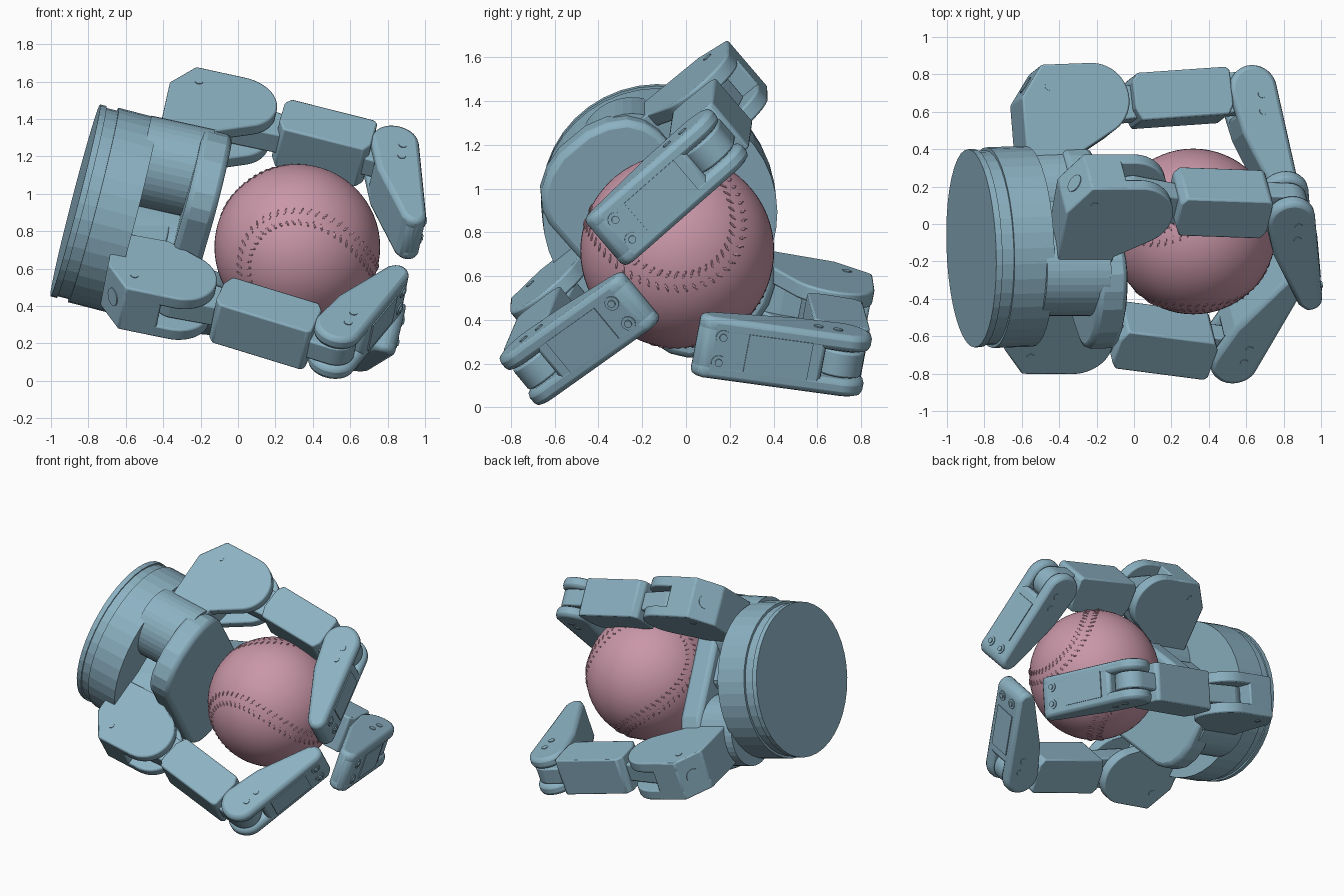
import bpy, bmesh, math
from mathutils import Vector as V, Matrix

if "Cube" in bpy.data.objects:
    bpy.data.objects.remove(bpy.data.objects["Cube"])
made = []


def material(name, rgb):
    m = bpy.data.materials.new(name)
    m.use_nodes = True
    m.diffuse_color = (*rgb, 1)
    m.node_tree.nodes["Principled BSDF"].inputs["Base Color"].default_value = (*rgb, 1)
    return m


BLUE = material("steel blue", (0.26, 0.44, 0.54))
PINK = material("dusty pink", (0.59, 0.31, 0.39))


def finish(name, bm, mat, bevel=0.0):
    bmesh.ops.recalc_face_normals(bm, faces=bm.faces)
    me = bpy.data.meshes.new(name)
    bm.to_mesh(me)
    bm.free()
    ob = bpy.data.objects.new(name, me)
    bpy.context.collection.objects.link(ob)
    me.materials.append(mat)
    if bevel:
        b = ob.modifiers.new("Bevel", "BEVEL")
        b.width, b.segments, b.limit_method = bevel, 2, "ANGLE"
        b.angle_limit = math.radians(30)
    made.append(ob)


def prism(name, pts, origin, ex, ey, ez, lo, hi, bevel=0.02):
    """Extrude a 2D profile (ex, ey) from lo to hi along ez."""
    bm = bmesh.new()
    vs = [bm.verts.new(origin + ex * p + ey * q + ez * lo) for p, q in pts]
    f = bm.faces.new(vs)
    top = bmesh.ops.extrude_face_region(bm, geom=[f])["geom"]
    bmesh.ops.translate(bm, vec=ez * (hi - lo),
                        verts=[g for g in top if isinstance(g, bmesh.types.BMVert)])
    finish(name, bm, BLUE, bevel)


def arc(r, a0, a1, n=24, cx=0.0):
    angles = [math.radians(a0 + (a1 - a0) * i / n) for i in range(n + 1)]
    return [(cx + r * math.cos(t), r * math.sin(t)) for t in angles]


def disc(name, origin, axis, r, lo, hi, n=40, bevel=0.0):
    ex = axis.orthogonal().normalized()
    prism(name, arc(r, 0, 360 - 360 / n, n - 1), origin, ex, axis.cross(ex), axis, lo, hi, bevel)


# Hand axis and palm directions
AX = V((0.967, 0.035, -0.25)).normalized()
O = V((-0.87, -0.13, 0.965))
W = (V((0, 0, 1)) - AX * AX.z).normalized()
Y = W.cross(AX)
ang = math.radians(41)
S = Y * math.cos(ang) + W * math.sin(ang)
T = AX.cross(S)

# Base drum with a shallow groove behind its main ring
disc("base_back", O, AX, 0.53, 0, 0.035)
disc("base_groove", O, AX, 0.52, 0.03, 0.11)
disc("base_drum", O, AX, 0.537, 0.1, 0.32)

# Narrow palm core and rounded palm plate
quarter = [(0.33, 0.0), (0.33, 0.38), (0.31, 0.45), (0.26, 0.52), (0.18, 0.57), (0.08, 0.6)]
half = quarter + [(-s, t) for s, t in reversed(quarter)]
outline = half + [(-s, -t) for s, t in half[1:-1]]
PALM = O - S * 0.03
prism("palm_core", [(s * 0.8, t * 0.24) for s, t in outline], PALM, S, T, AX, 0.3, 0.7, 0)
prism("palm_plate", outline, PALM, S, T, AX, 0.56, 0.725, 0.03)

HALF = 0.145


def fork(name, full, solid, origin, ex, ey, n, wall, bevel):
    """Two cheek plates joined by a solid block behind the slot."""
    prism(name + "_left", full, origin, ex, ey, n, HALF - wall, HALF, bevel)
    prism(name + "_right", full, origin, ex, ey, n, -HALF, wall - HALF, bevel)
    prism(name + "_block", solid, origin, ex, ey, n, -HALF, HALF, bevel)


def finger(label, j1, j2, tip, pivot):
    j1, j2, tip = V(j1), V(j2), V(tip)
    f = (j2 - j1).normalized()
    L = (j2 - j1).length
    d = (tip - j2).normalized()
    D = (tip - j2).length
    n = d.cross(f).normalized()
    up = -(d - f * d.dot(f)).normalized()
    out = (f - d * f.dot(d)).normalized()
    a = (AX - n * AX.dot(n)).normalized()
    r = (up - a * up.dot(a)).normalized()

    # Knuckle: chamfered back, rounded front
    inner = -0.36 if pivot else -0.26
    back = [(-0.27, 0.2), (-0.39, 0.03), (-0.39, inner), (-0.1, inner)]
    fork(label + "_knuckle", back + [(-0.1, max(inner, -0.29))] + arc(0.2, -62, 90),
         back + [(-0.07, -0.2), (-0.07, 0.2)], j1, a, r, n, 0.075, 0.01)
    # Leg towards the palm, ending in a swivel on the spreading fingers
    reach = -0.45 if pivot else -0.72
    prism(label + "_leg", [(-0.39, -0.2), (-0.39, reach), (-0.11, reach), (-0.11, -0.2)],
          j1, a, r, n, 0.01 - HALF, HALF - 0.01, 0.01)
    if pivot:
        disc(label + "_pivot", j1 + r * -0.49, a, 0.245, -0.45, -0.1)
    # Round port on the chamfered back
    disc(label + "_back_port", j1 + a * -0.33 + r * 0.115, (r * 0.12 - a * 0.17).normalized(),
         0.05, -0.02, 0.005, 20)

    # Inner link: neck, block and tongue
    prism(label + "_neck", arc(0.12, 90, 270) + [(0.32, -0.1), (0.32, 0.06)],
          j1, f, up, n, -0.065, 0.065, 0.01)
    prism(label + "_inner_link",
          [(0.23, -0.06), (0.26, -0.13), (L - 0.15, -0.13), (L - 0.12, -0.08), (L - 0.12, 0.11),
           (L - 0.14, 0.13), (0.26, 0.13), (0.23, 0.09)], j1, f, up, n, -0.135, 0.135, 0.01)
    prism(label + "_tongue", arc(0.11, 90, -90, 24, L) + [(L - 0.2, -0.11), (L - 0.2, 0.11)],
          j1, f, up, n, -0.06, 0.06, 0.01)

    # Fingertip: tapered, with a slotted round joint
    body = [(D - 0.04, 0.09), (D, 0.055), (D, -0.005), (D - 0.05, -0.04), (0.22, -0.125)]
    fork(label + "_fingertip", arc(0.13, 270, 90) + body,
         [(0.1, 0.122)] + body + [(0.1, -0.125)], j2, d, out, n, 0.08, 0.025)

    # Cover panel and screws on the outer face
    slope = (d * (D - 0.04) - out * 0.04).normalized()
    face = (out - slope * out.dot(slope)).normalized()
    start = j2 + out * 0.13
    prism(label + "_panel", [(0.17, -0.09), (0.47, -0.09), (0.47, 0.09), (0.17, 0.09)],
          start, slope, n, face, -0.01, 0.006, 0)
    for side in (-1, 1):
        spot = start + slope * (D - 0.1) + n * 0.06 * side
        disc(label + "_tip_screw", spot, face, 0.034, -0.01, 0.006, 16)
        disc(label + "_tip_screw_head", spot, face, 0.018, 0, 0.014, 12)
        for k in (0.04, 0.13):
            disc(label + "_side_screw", j2 + d * k + out * (0.04 - k * 0.2), n * side,
                 0.022, HALF - 0.01, HALF + 0.005, 14)
        disc(label + "_knuckle_screw", j1 + a * -0.24 + r * 0.08, n * side,
             0.022, HALF - 0.01, HALF + 0.004, 14)


finger("upper_finger", (-0.01, 0.13, 1.39), (0.82, 0.10, 1.18), (0.905, -0.38, 0.75), True)
finger("front_finger", (-0.33, -0.56, 0.455), (0.52, -0.67, 0.195), (0.84, -0.20, 0.52), False)
finger("rear_finger", (-0.25, 0.64, 0.44), (0.61, 0.70, 0.22), (0.80, 0.04, 0.30), True)

# Ball
C, R = V((0.317, -0.04, 0.715)), 0.443
bm = bmesh.new()
bmesh.ops.create_uvsphere(bm, u_segments=64, v_segments=32, radius=R, matrix=Matrix.Translation(C))
finish("ball", bm, PINK)

# Raised stitches in two rows along the seam
d1, d2 = V((0.2, -0.82, -0.54)).normalized(), V((0.78, -0.2, 0.6)).normalized()
bx, by, bz = (d1 - d2).normalized(), (d1 + d2).normalized(), d1.cross(d2).normalized()


def seam(t):
    p = bx * (0.75 * math.cos(t) + 0.25 * math.cos(3 * t))
    p += by * (0.75 * math.sin(t) - 0.25 * math.sin(3 * t))
    return (p + bz * 0.866 * math.sin(2 * t)).normalized()


bm = bmesh.new()
COUNT = 108
for i in range(COUNT):
    t = math.tau * i / COUNT
    p = seam(t)
    along = (seam(t + 0.01) - seam(t - 0.01)).normalized()
    side = p.cross(along)
    for s in (-1, 1):
        q = (p + side * 0.075 * s).normalized()
        ex = (side * s + along * 0.5).normalized()
        rot = Matrix((ex, q.cross(ex), q)).transposed().to_4x4()
        m = Matrix.Translation(C + q * R) @ rot @ Matrix.Diagonal((0.024, 0.007, 0.006, 1))
        bmesh.ops.create_icosphere(bm, subdivisions=1, radius=1, matrix=m)
finish("ball_stitches", bm, PINK)

# Smooth the fine curves, keep the drum facets and edges crisp
bpy.ops.object.select_all(action="DESELECT")
for ob in made:
    ob.select_set(True)
bpy.context.view_layer.objects.active = made[0]
bpy.ops.object.shade_smooth_by_angle(angle=math.radians(8))
